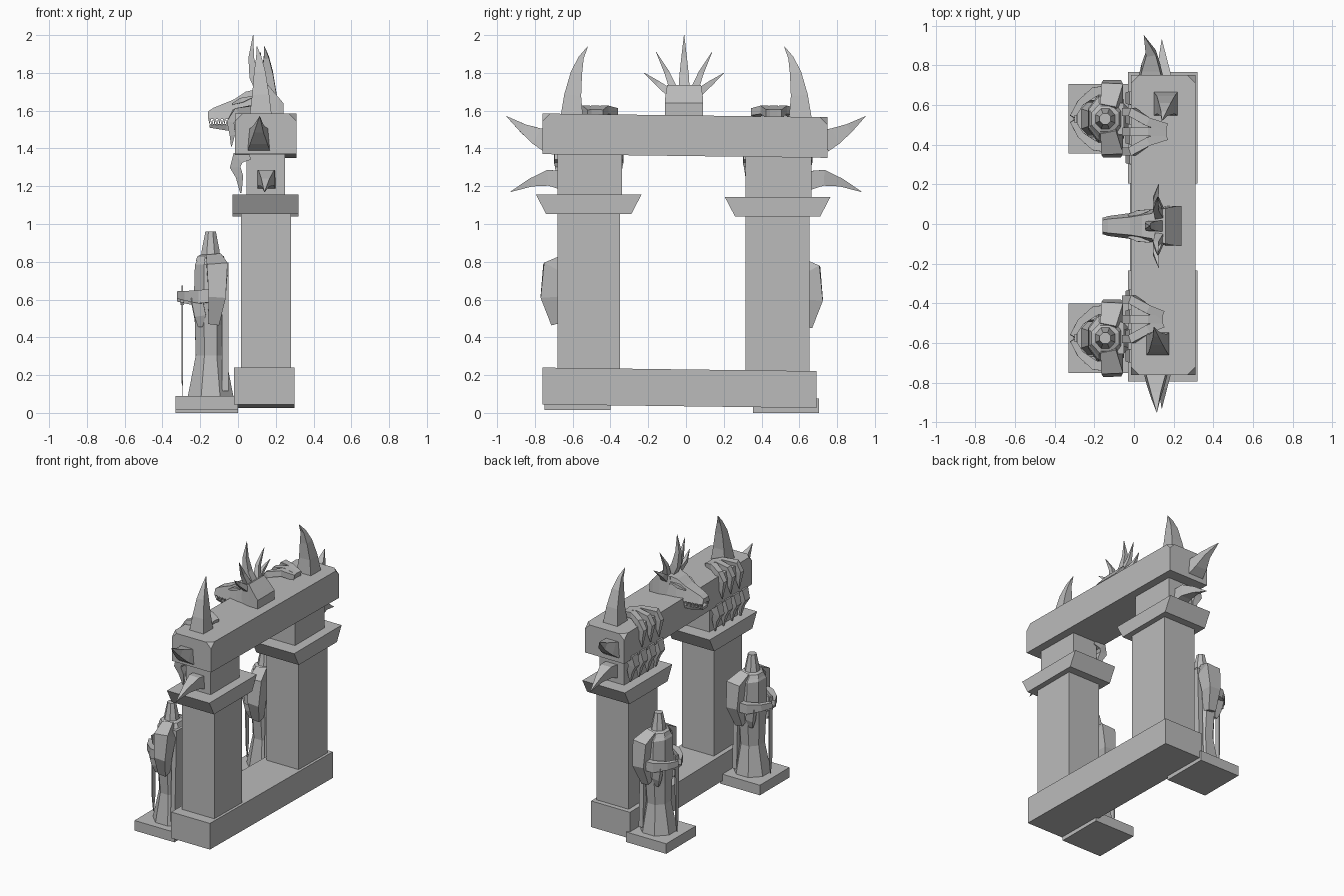
import bpy, bmesh, math
from mathutils import Vector

X, Y, Z = Vector((1, 0, 0)), Vector((0, 1, 0)), Vector((0, 0, 1))
TILT = -0.013  # the whole gate sags slightly towards +y

old = bpy.data.objects.get("Cube")
if old:
    bpy.data.objects.remove(old, do_unlink=True)

stone = bpy.data.materials.new("grey stone")
stone.use_nodes = True
grey = (0.5, 0.5, 0.5, 1)
stone.diffuse_color = grey
stone.node_tree.nodes["Principled BSDF"].inputs["Base Color"].default_value = grey


def finish(name, bm):
    bmesh.ops.recalc_face_normals(bm, faces=bm.faces)
    mesh = bpy.data.meshes.new(name)
    bm.to_mesh(mesh)
    bm.free()
    mesh.materials.append(stone)
    obj = bpy.data.objects.new(name, mesh)
    bpy.context.collection.objects.link(obj)
    return obj


def skin(name, rings):
    """Close a solid through a list of equal-sized vertex rings."""
    bm = bmesh.new()
    loops = [[bm.verts.new(p) for p in ring] for ring in rings]
    n = len(loops[0])
    for a, b in zip(loops, loops[1:]):
        for i in range(n):
            j = (i + 1) % n
            bm.faces.new((a[i], a[j], b[j], b[i]))
    bm.faces.new(loops[0])
    bm.faces.new(loops[-1])
    return finish(name, bm)


def block(name, xs, ys, zs, inset=0, tilt=0):
    """Box whose lower end is narrowed along y by inset, sloping along y by tilt."""
    rings = []
    for z, d in ((zs[0], inset), (zs[1], 0)):
        y0, y1 = ys[0] + d, ys[1] - d
        rings.append([(x, y, z + tilt * y) for x, y in
                      ((xs[0], y0), (xs[1], y0), (xs[1], y1), (xs[0], y1))])
    return skin(name, rings)


def sweep(name, path, ref=X, sides=4, flat=1):
    """Tapered tube through (x, y, z, radius) points."""
    pts = [Vector(p[:3]) for p in path]
    rings = []
    for i, p in enumerate(pts):
        t = (pts[min(i + 1, len(pts) - 1)] - pts[max(i - 1, 0)]).normalized()
        u = (ref - t * ref.dot(t)).normalized()
        v = t.cross(u)
        r = path[i][3] / math.cos(math.pi / sides)
        rings.append([p + u * r * math.cos(a) + v * r * flat * math.sin(a)
                      for a in (2 * math.pi * (k + 0.5) / sides for k in range(sides))])
    return skin(name, rings)


def turned(name, cx, cy, profile, sides=8):
    """Faceted body from (z, x radius, y radius) rings."""
    angles = [2 * math.pi * (k + 0.5) / sides for k in range(sides)]
    return skin(name, [[(cx + rx * math.cos(a), cy + ry * math.sin(a), z)
                        for a in angles] for z, rx, ry in profile])


def loft_x(name, cy, stations):
    """Solid along x from (x, half width low, half width high, z low, z high)."""
    return skin(name, [[(x, cy - w0, z0), (x, cy + w0, z0), (x, cy + w1, z1), (x, cy - w1, z1)]
                       for x, w0, w1, z0, z1 in stations])


# Gate frame
block("base_beam", (-0.02, 0.30), (-0.76, 0.69), (0.035, 0.23), tilt=TILT)
lintel = block("lintel", (-0.015, 0.31), (-0.76, 0.75), (1.36, 1.575), tilt=TILT)
bm = bmesh.new()
bm.from_mesh(lintel.data)
corners = [v for v in bm.verts if v.co.z > 1.5]
bmesh.ops.bevel(bm, geom=corners, offset=0.04, affect='VERTICES')
bm.to_mesh(lintel.data)
bm.free()


def statue(side, cy, z):
    cx = -0.145
    block(side + "_plinth", (-0.33, 0.0), (cy - 0.175, cy + 0.175), (z, z + 0.075))
    turned(side + "_robe", cx, cy, [
        (z + 0.075, 0.13, 0.13), (z + 0.29, 0.085, 0.095), (z + 0.45, 0.09, 0.11),
        (z + 0.62, 0.095, 0.13), (z + 0.77, 0.09, 0.12), (z + 0.82, 0.06, 0.07)])
    turned(side + "_collar", cx, cy, [
        (z + 0.79, 0.085, 0.1), (z + 0.815, 0.075, 0.08), (z + 0.83, 0.04, 0.04)])
    turned(side + "_hood", cx, cy, [
        (z + 0.81, 0.055, 0.06), (z + 0.85, 0.05, 0.05), (z + 0.945, 0.03, 0.03)])
    # Cape on the back of the robe
    block(side + "_cape", (-0.085, -0.05), (cy - 0.08, cy + 0.08), (z + 0.1, z + 0.78), inset=-0.02)
    for s, label in ((1, "left"), (-1, "right")):
        part = f"{side}_{label}_"
        sweep(part + "shoulder", [(-0.13, cy + s * 0.05, z + 0.79, 0.04),
                                  (-0.11, cy + s * 0.13, z + 0.75, 0.055),
                                  (-0.11, cy + s * 0.15, z + 0.6, 0.045),
                                  (-0.13, cy + s * 0.11, z + 0.46, 0.03)])
        sweep(part + "forearm", [(-0.1, cy + s * 0.15, z + 0.61, 0.035),
                                 (-0.2, cy + s * 0.135, z + 0.6, 0.035),
                                 (-0.27, cy + s * 0.08, z + 0.605, 0.025),
                                 (-0.31, cy + s * 0.01, z + 0.61, 0.02)], ref=Z, flat=0.7)
        sweep(part + "sleeve_drape", [(-0.22, cy + s * 0.11, z + 0.6, 0.03),
                                      (-0.2, cy + s * 0.1, z + 0.5, 0.03),
                                      (-0.2, cy + s * 0.09, z + 0.44, 0.012)], flat=0.6)
    # Sword resting point down
    sweep(side + "_sword_blade", [(-0.295, cy, z + 0.66, 0.005), (-0.295, cy, z + 0.6, 0.005),
                                  (-0.295, cy, z + 0.2, 0.004), (-0.295, cy, z + 0.09, 0.001)], flat=4)
    block(side + "_sword_guard", (-0.305, -0.285), (cy - 0.05, cy + 0.05), (z + 0.57, z + 0.585))


def claw(side, cx, cy):
    # Three fingers reaching over the lintel edge
    for k in (-1, 0, 1):
        y = cy + k * 0.1
        sweep(f"{side}_finger_{k + 2}", [
            (cx, cy + k * 0.02, 1.585, 0.022), (0.07, cy + k * 0.05, 1.605, 0.022),
            (-0.01, y, 1.59, 0.022), (-0.04, y, 1.54, 0.02), (-0.03, y, 1.47, 0.014),
            (-0.035, y, 1.41, 0.002)], ref=Y)


def pillar_set(side, s, y0, y1):
    drop = TILT * (y0 + y1) / 2
    mid = (y0 + y1) / 2
    block(side + "_pillar", (0.015, 0.28), (y0, y1), (0.2, 1.1))
    block(side + "_upper_pillar", (0.045, 0.25), (y0, y1 + 0.01), (1.1, 1.4))
    block(side + "_capital", (-0.03, 0.32), (mid - 0.28, mid + 0.28),
          (1.045 + drop, 1.15 + drop), inset=0.055)
    # Hooked talons below the lintel
    for k in range(4):
        y = mid + (k - 1.5) * 0.1
        sweep(f"{side}_talon_{k + 1}", [
            (0.06, y, 1.37, 0.03), (0.0, y, 1.35, 0.034), (-0.015, y, 1.3, 0.028),
            (0.008, y, 1.25, 0.02), (0.015, y, 1.165, 0.004)], ref=Y)
    # Curved spikes on the top, the beam end and the pillar side
    hx = 0.12 if s < 0 else 0.16
    sweep(side + "_top_horn", [
        (hx, s * 0.605, 1.56, 0.06), (hx, s * 0.6, 1.68, 0.045), (hx - 0.005, s * 0.58, 1.8, 0.03),
        (hx - 0.01, s * 0.555, 1.88, 0.014), (hx - 0.02, s * 0.52, 1.94, 0.001)])
    bx, tx = (0.11, 0.115) if s < 0 else (0.085, 0.05)
    sweep(side + "_end_horn", [
        (bx, s * 0.73, 1.44, 0.06), (bx, s * 0.79, 1.465, 0.046), (bx, s * 0.86, 1.505, 0.025),
        (tx, s * 0.95, 1.57, 0.001)])
    sweep(side + "_side_horn", [
        (0.15, s * 0.65, 1.23, 0.05), (0.15, s * 0.73, 1.245, 0.042), (0.145, s * 0.82, 1.22, 0.022),
        (0.14, s * 0.93, 1.17, 0.001)])


pillar_set("right", -1, -0.68, -0.35)
pillar_set("left", 1, 0.315, 0.655)
statue("right", -0.575, 0.015)
statue("left", 0.53, 0.0)
claw("right", 0.14, -0.48)
claw("left", 0.16, 0.465)

# Horned beast head on top of the lintel
HY = -0.01
loft_x("head_neck", HY, [(0.09, 0.08, 0.07, 1.55, 1.71), (0.16, 0.1, 0.09, 1.55, 1.735),
                         (0.215, 0.1, 0.1, 1.55, 1.67), (0.24, 0.1, 0.1, 1.55, 1.64)])
loft_x("head_snout", HY, [(-0.16, 0.04, 0.03, 1.56, 1.595), (-0.13, 0.05, 0.035, 1.555, 1.615),
                          (-0.02, 0.065, 0.045, 1.555, 1.66), (0.04, 0.08, 0.055, 1.55, 1.7),
                          (0.13, 0.09, 0.07, 1.55, 1.72)])
loft_x("head_jaw", HY, [(-0.15, 0.025, 0.035, 1.51, 1.528), (-0.06, 0.04, 0.055, 1.495, 1.53),
                        (0.0, 0.05, 0.065, 1.5, 1.56)])
for s, label in ((1, "left"), (-1, "right")):
    for k in range(5):
        x = -0.15 + k * 0.026
        y = HY + s * (0.036 + k * 0.004)
        sweep(f"{label}_upper_tooth_{k + 1}", [(x, y, 1.56, 0.008), (x, y, 1.53, 0.001)])
        sweep(f"{label}_lower_tooth_{k + 1}", [(x + 0.013, y, 1.525, 0.007), (x + 0.013, y, 1.55, 0.001)])
    sweep(label + "_brow", [(-0.03, HY + s * 0.055, 1.635, 0.004), (0.02, HY + s * 0.066, 1.655, 0.013),
                            (0.08, HY + s * 0.08, 1.675, 0.004)], ref=Z)
    # Crown spikes at each side
    sweep(label + "_inner_crown_horn", [
        (0.13, HY + s * 0.05, 1.7, 0.022), (0.11, HY + s * 0.09, 1.8, 0.014),
        (0.12, HY + s * 0.148, 1.91, 0.001)])
    sweep(label + "_outer_crown_horn", [
        (0.13, HY + s * 0.07, 1.69, 0.022), (0.11, HY + s * 0.14, 1.745, 0.014),
        (0.125, HY + s * 0.212, 1.8, 0.001)])
sweep("middle_crown_horn", [
    (0.13, HY, 1.69, 0.03), (0.085, HY, 1.78, 0.025), (0.07, HY, 1.88, 0.015),
    (0.08, HY, 2.0, 0.001)])
